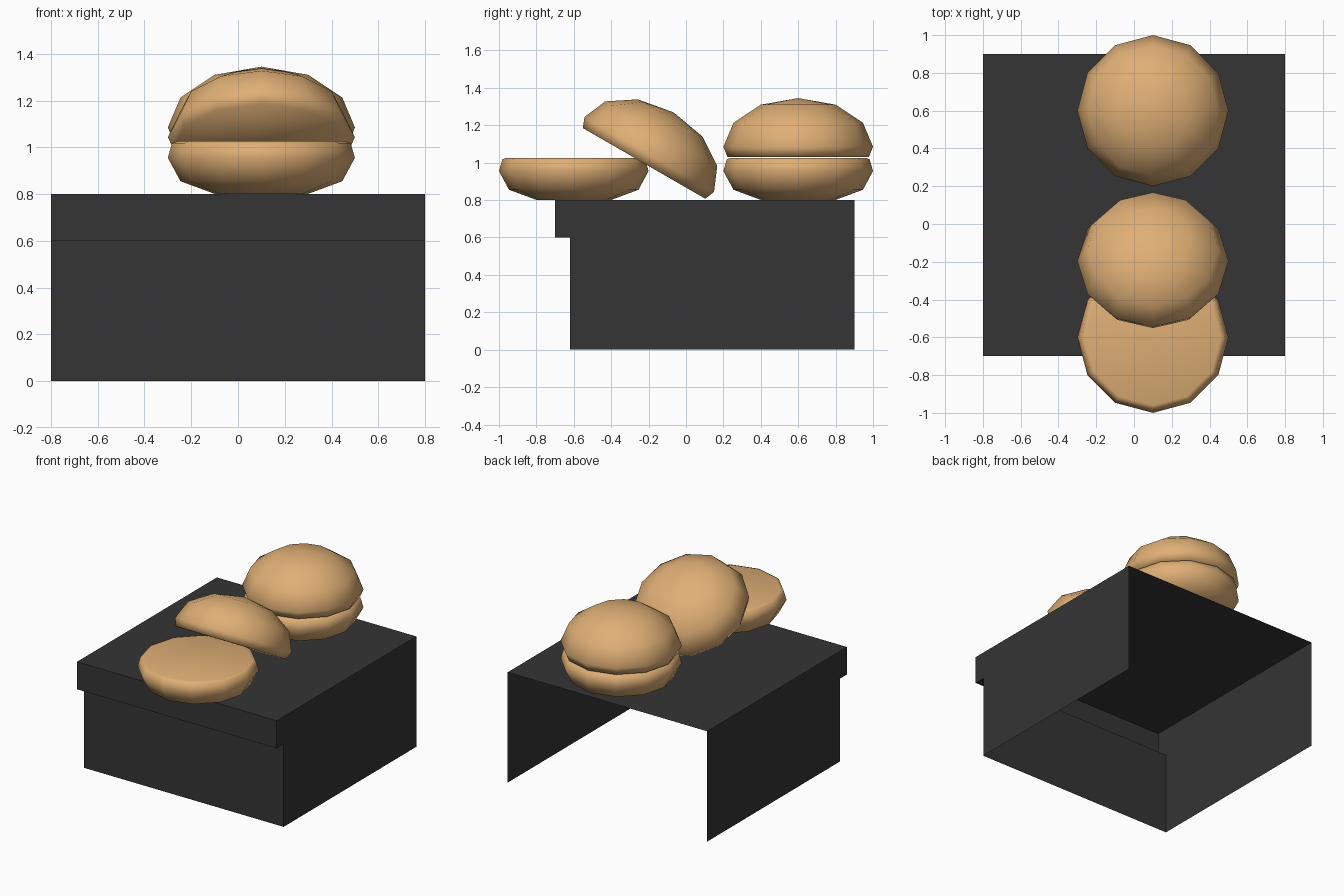
import bpy, bmesh, math

if "Cube" in bpy.data.objects:
    bpy.data.objects.remove(bpy.data.objects["Cube"])


def material(name, rgb):
    m = bpy.data.materials.new(name)
    m.diffuse_color = (*rgb, 1)
    m.use_nodes = True
    m.node_tree.nodes["Principled BSDF"].inputs["Base Color"].default_value = m.diffuse_color
    return m


charcoal = material("charcoal", (0.035, 0.035, 0.035))
golden = material("golden_bread", (0.74, 0.43, 0.18))


def add_object(name, bm, mat, smooth):
    bmesh.ops.recalc_face_normals(bm, faces=bm.faces)
    me = bpy.data.meshes.new(name)
    bm.to_mesh(me)
    bm.free()
    me.materials.append(mat)
    for p in me.polygons:
        p.use_smooth = smooth
    ob = bpy.data.objects.new(name, me)
    bpy.context.collection.objects.link(ob)
    return ob


# Counter: side profile swept across x, open at the back and underneath
def counter():
    bm = bmesh.new()
    profile = [(0.9, 0), (0.9, 0.8), (-0.7, 0.8), (-0.7, 0.6), (-0.62, 0.6), (-0.62, 0)]
    left, right = ([bm.verts.new((x, y, z)) for y, z in profile] for x in (-0.8, 0.8))
    bm.faces.new(left)
    bm.faces.new(right[::-1])
    for i in range(1, len(profile) - 1):
        bm.faces.new((left[i], right[i], right[i + 1], left[i + 1]))
    add_object("counter", bm, charcoal, False)


# Bun half: twelve-sided lathe; a zero radius makes a pole, other ends are capped
def bun(name, rings, location, tilt=0):
    n = 12
    bm = bmesh.new()
    loops = []
    for r, z in rings:
        if r == 0:
            loops.append([bm.verts.new((0, 0, z))] * n)
        else:
            loops.append([bm.verts.new((r * math.cos(2 * math.pi * i / n),
                                        r * math.sin(2 * math.pi * i / n), z))
                          for i in range(n)])
    for a, b in zip(loops, loops[1:]):
        for i in range(n):
            j = (i + 1) % n
            quad = [a[i], a[j], b[j], b[i]]
            bm.faces.new(list(dict.fromkeys(quad)))
    for (r, _), loop in zip((rings[0], rings[-1]), (loops[0], loops[-1])):
        if r > 0:
            bm.faces.new(loop)
    ob = add_object(name, bm, golden, True)
    ob.location = location
    ob.rotation_euler.x = math.radians(tilt)


BOTTOM = [(0.2, 0.001), (0.346, 0.055), (0.4, 0.155), (0.382, 0.218), (0.36, 0.226)]
TOP = [(0.378, 0), (0.4, 0.055), (0.346, 0.183), (0.2, 0.28), (0, 0.315)]

counter()
bun("closed_bun_bottom", BOTTOM, (0.1, 0.6, 0.8))
bun("closed_bun_top", TOP, (0.1, 0.6, 1.03))
bun("open_bun_bottom", BOTTOM, (0.1, -0.6, 0.8))
bun("open_bun_top", TOP, (0.1, -0.224, 0.996), tilt=-30)
